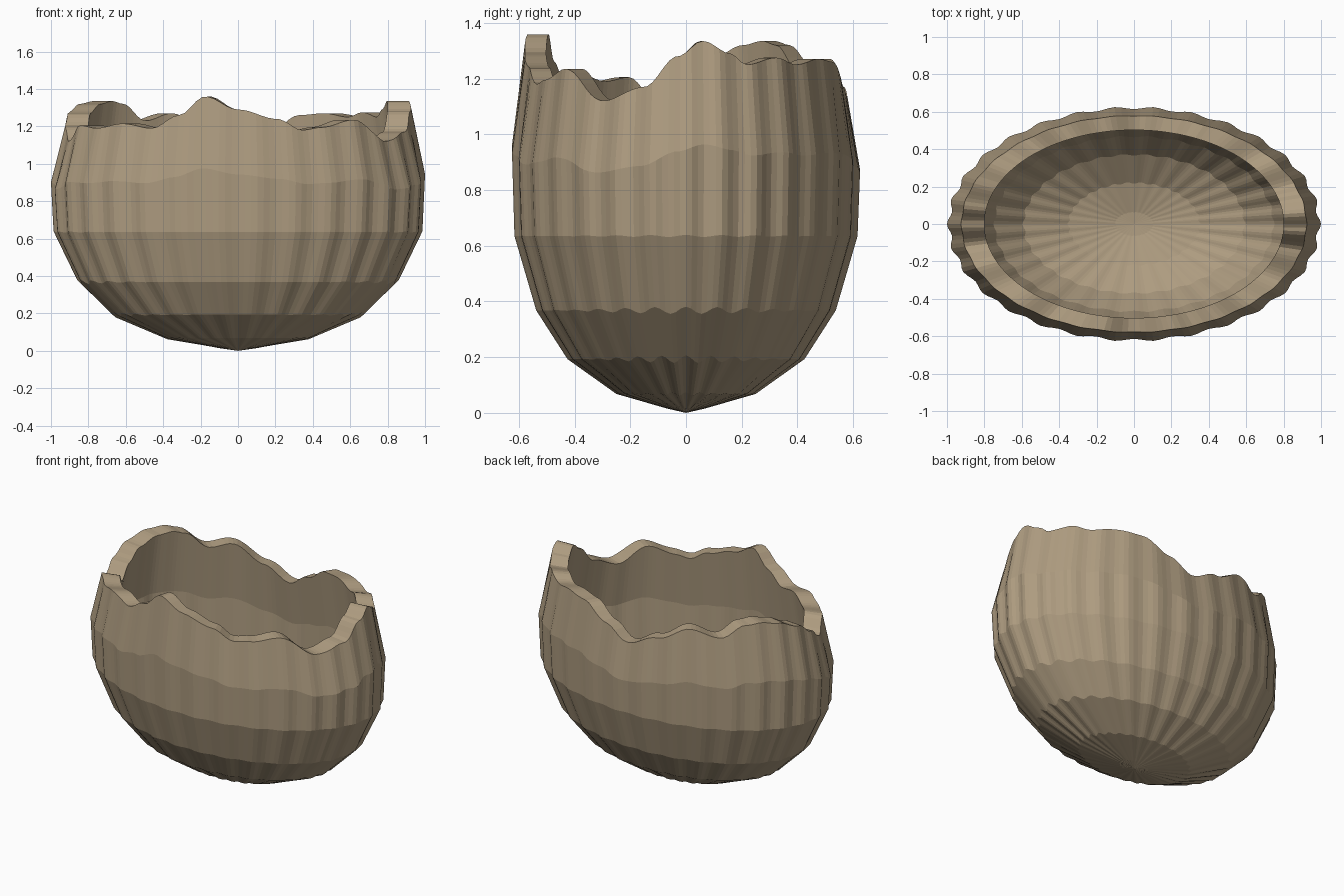
import bpy, bmesh
from math import sin, cos, pi

RIBS = 30
SEG = RIBS * 6
RATIO = 0.628  # depth / width of the oval plan

# broken rim height: (angle in degrees from +x, z)
RIM = [(6, 1.335), (16, 1.29), (22, 1.25), (34, 1.275), (43, 1.25), (55, 1.27),
       (66, 1.26), (78, 1.17), (88, 1.09), (101, 1.17), (116, 1.27), (128, 1.23),
       (140, 1.32), (147, 1.335), (156, 1.32), (170, 1.27), (180, 1.20), (192, 1.12),
       (204, 1.205), (215, 1.19), (228, 1.215), (240, 1.19), (250, 1.26), (259, 1.36),
       (270, 1.29), (283, 1.24), (292, 1.18), (299, 1.195), (312, 1.235), (329, 1.12),
       (345, 1.17), (357, 1.28)]


def rim_z(deg):
    pts = [(RIM[-1][0] - 360, RIM[-1][1])] + RIM + [(RIM[0][0] + 360, RIM[0][1])]
    for (a, za), (b, zb) in zip(pts, pts[1:]):
        if a <= deg <= b:
            f = (1 - cos(pi * (deg - a) / (b - a))) / 2
            return za + (zb - za) * f


# rings from outer base, over the rim, to the inner floor:
# (x radius, z, how far z follows the rim 0..1, rib depth, scallop height)
RINGS = [(0.10, 0.015, 0, 0.005, 0), (0.39, 0.068, 0, 0.010, 0.006),
         (0.67, 0.193, 0, 0.011, 0.014), (0.85, 0.368, 0, 0.011, 0.013),
         (0.975, 0.635, 0, 0.011, 0.004), (0.989, 0.635, 0.47, 0.011, 0),
         (0.922, 0.635, 1, 0.003, 0),
         (0.80, 0.635, 1, 0, 0), (0.86, 0.56, 0.45, 0.003, 0), (0.85, 0.59, 0, 0.006, 0),
         (0.745, 0.35, 0, 0.007, 0), (0.59, 0.195, 0, 0.007, 0),
         (0.35, 0.09, 0, 0.006, 0), (0.10, 0.045, 0, 0.002, 0)]

bm = bmesh.new()
rows = []
for r, z, follow, depth, scallop in RINGS:
    row = []
    for i in range(SEG):
        t = 2 * pi * i / SEG
        wave = cos(RIBS * t)
        rad = r + depth * wave
        zz = z + follow * (rim_z(360 * i / SEG) - 0.635) + (0.04 if r == 0.86 else 0)
        zz += scallop * wave * cos(t) ** 4
        row.append(bm.verts.new((rad * cos(t), rad * RATIO * sin(t), zz)))
    rows.append(row)

# walls and the two end caps
for a, b in zip(rows, rows[1:]):
    for i in range(SEG):
        j = (i + 1) % SEG
        bm.faces.new((a[i], a[j], b[j], b[i]))
base = bm.verts.new((0, 0, 0))
floor = bm.verts.new((0, 0, 0.04))
for i in range(SEG):
    j = (i + 1) % SEG
    bm.faces.new((base, rows[0][j], rows[0][i]))
    bm.faces.new((floor, rows[-1][i], rows[-1][j]))
bmesh.ops.recalc_face_normals(bm, faces=bm.faces)

me = bpy.data.meshes.new("broken_shell")
bm.to_mesh(me)
bm.free()
shell = bpy.data.objects.new("broken_shell", me)
bpy.context.collection.objects.link(shell)

# tan husk colour
mat = bpy.data.materials.new("tan_husk")
mat.diffuse_color = (0.42, 0.33, 0.215, 1)
me.materials.append(mat)
